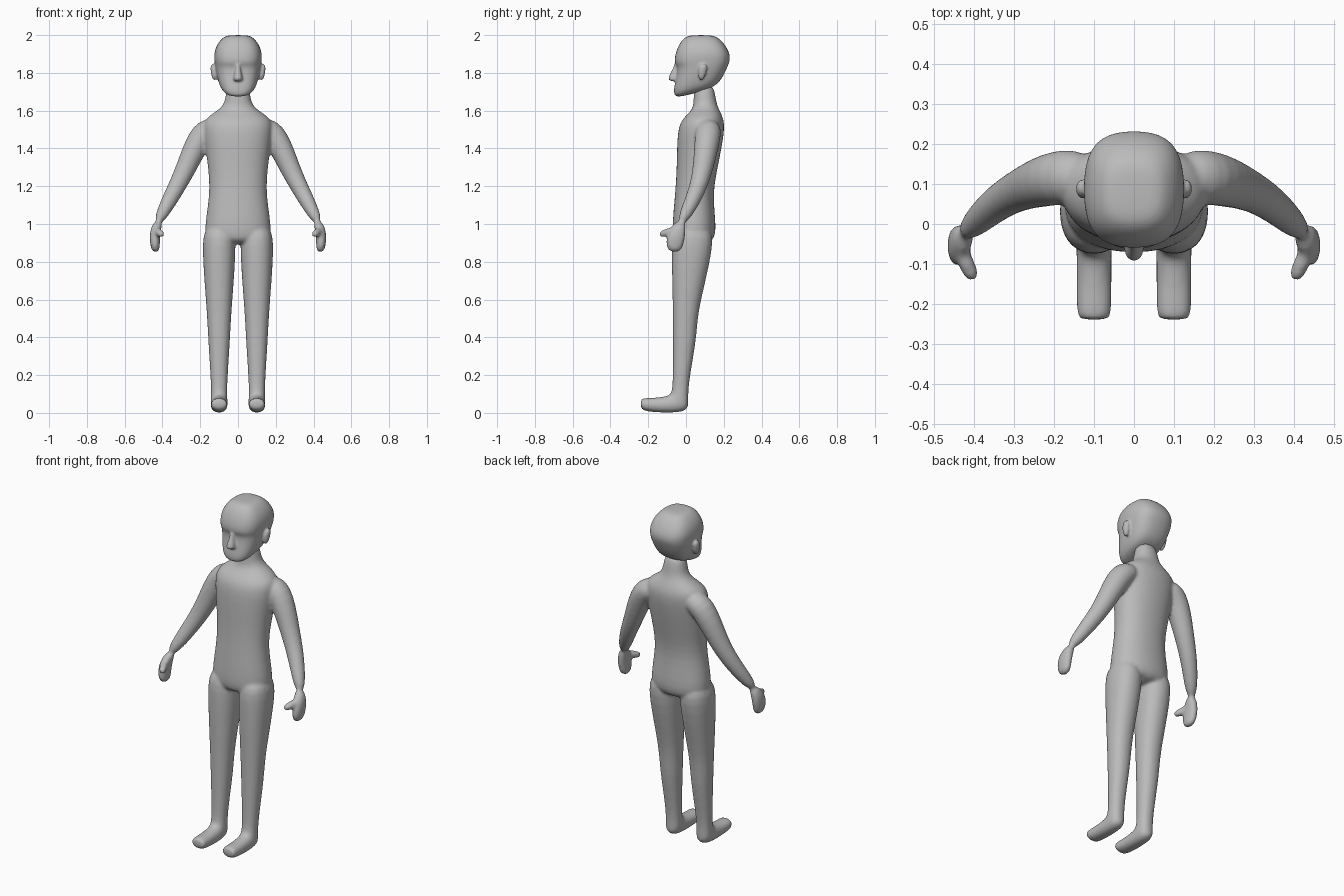
import bpy, bmesh
from math import cos, sin, tau, copysign
from mathutils import Vector

SIDES = 16
ANGLES = [tau * i / SIDES for i in range(SIDES)]

cube = bpy.data.objects.get("Cube")
if cube:
    bpy.data.objects.remove(cube, do_unlink=True)

skin = bpy.data.materials.new("plain grey")
skin.use_nodes = True
skin.diffuse_color = (.5, .5, .5, 1)
shader = skin.node_tree.nodes["Principled BSDF"]
shader.inputs["Base Color"].default_value = skin.diffuse_color


def bridge(bm, rings):
    """Join neighbouring point rings with quads and cap both ends."""
    loops = [[bm.verts.new(point) for point in ring] for ring in rings]
    for lower, upper in zip(loops, loops[1:]):
        for i in range(SIDES):
            bm.faces.new((lower[i - 1], lower[i], upper[i], upper[i - 1]))
    bm.faces.new(loops[0])
    bm.faces.new(loops[-1])


def power(value, squareness):
    return copysign(abs(value) ** (2 / squareness), value)


def section(z, front, back, half, drop=0, x=0, side=1, square=2.2):
    """Rounded ring between a front and a back point; drop lowers its back."""
    ring = []
    for angle in ANGLES:
        t = (1 + power(sin(angle), square)) / 2
        across = x + half * power(cos(angle), square)
        ring.append((side * across, front + (back - front) * t, z - drop * t))
    return ring


def tube(bm, path, side):
    """Round tube through points given as x, y, z and radius."""
    points = [Vector((side * x, y, z)) for x, y, z, radius in path]
    rings = []
    for k, (point, node) in enumerate(zip(points, path)):
        along = points[min(k + 1, len(points) - 1)] - points[max(k - 1, 0)]
        u = along.cross(Vector((0, 1, 0))).normalized()
        v = along.normalized().cross(u)
        rings.append([point + node[-1] * (u * cos(a) + v * sin(a)) for a in ANGLES])
    bridge(bm, rings)


def finish(bm, name, voxel, smoothing):
    """Round the lofts, fuse them into one surface and soften the joins."""
    bmesh.ops.recalc_face_normals(bm, faces=bm.faces[:])
    mesh = bpy.data.meshes.new(name)
    bm.to_mesh(mesh)
    bm.free()
    mesh.materials.append(skin)
    mesh.shade_smooth()
    obj = bpy.data.objects.new(name, mesh)
    bpy.context.collection.objects.link(obj)
    rounding = obj.modifiers.new("round", 'SUBSURF')
    rounding.levels = rounding.render_levels = 2
    fuse = obj.modifiers.new("fuse", 'REMESH')
    fuse.mode = 'VOXEL'
    fuse.voxel_size = voxel
    fuse.use_smooth_shade = True
    soften = obj.modifiers.new("soften", 'SMOOTH')
    soften.iterations = smoothing


# Torso and neck
body = bmesh.new()
bridge(body, [
    section(z=.89, front=-.06, back=.13, half=.15),
    section(z=.95, front=-.08, back=.17, half=.19),
    section(z=1.15, front=-.06, back=.14, half=.15),
    section(z=1.3, front=-.05, back=.17, half=.16),
    section(z=1.5, front=-.05, back=.21, half=.19),
    section(z=1.56, front=-.02, back=.2, half=.18),
    section(z=1.6, front=.03, back=.18, half=.11),
    section(z=1.64, front=.04, back=.16, half=.065),
    section(z=1.75, front=.04, back=.15, half=.065),
])


def leg_section(side, z, back, half, front=-.07, drop=0):
    return section(z, front, back, half, drop, x=.1, side=side)


for side in (1, -1):
    # Leg and foot in one sweep that turns forward at the ankle
    bridge(body, [
        leg_section(side, z=1, back=.14, half=.08),
        leg_section(side, z=.87, back=.15, half=.094, front=-.08),
        leg_section(side, z=.53, back=.06, half=.065),
        leg_section(side, z=.4, back=.06, half=.06),
        leg_section(side, z=.14, back=.01, half=.042),
        leg_section(side, z=.1, back=.015, half=.045, front=-.08, drop=.05),
        leg_section(side, z=.09, back=.01, half=.045, front=-.1, drop=.09),
        leg_section(side, z=.08, back=-.15, half=.045, front=-.16, drop=.08),
        leg_section(side, z=.08, back=-.23, half=.045, front=-.23, drop=.07),
        leg_section(side, z=.07, back=-.24, half=.035, front=-.24, drop=.04),
    ])

    # Arm from inside the shoulder to the wrist
    tube(body, [
        (.1, .12, 1.51, .06),
        (.19, .12, 1.5, .075),
        (.28, .09, 1.28, .053),
        (.35, .05, 1.15, .045),
        (.43, -.03, 1, .03),
    ], side)

    # Mitten hand and thumb
    bridge(body, [
        section(z=1.02, front=-.05, back=0, half=.025, x=.42, side=side),
        section(z=.96, front=-.1, back=0, half=.03, x=.44, side=side),
        section(z=.89, front=-.11, back=-.01, half=.026, x=.44, side=side),
        section(z=.85, front=-.09, back=-.03, half=.02, x=.435, side=side),
    ])
    tube(body, [
        (.44, -.05, .97, .022),
        (.41, -.12, .95, .021),
        (.4, -.14, .94, .015),
    ], side)
finish(body, "body", voxel=.009, smoothing=5)


def head_section(z, front, back, half, rise=0):
    return section(z, front, back, half, drop=-rise, square=2.7)


# Head, with the lower sections tilted down towards the chin
head = bmesh.new()
bridge(head, [
    head_section(z=1.665, front=-.05, back=.09, half=.05, rise=.04),
    head_section(z=1.69, front=-.07, back=.16, half=.09, rise=.04),
    head_section(z=1.75, front=-.06, back=.2, half=.11, rise=.03),
    head_section(z=1.83, front=-.045, back=.23, half=.124, rise=.02),
    head_section(z=1.85, front=-.065, back=.235, half=.126, rise=.02),
    head_section(z=1.9, front=-.06, back=.235, half=.13),
    head_section(z=1.95, front=-.04, back=.21, half=.115),
    head_section(z=1.99, front=-.01, back=.17, half=.08),
    head_section(z=2, front=.03, back=.13, half=.05),
])

# Nose
bridge(head, [
    section(z=1.86, front=-.06, back=-.02, half=.012),
    section(z=1.82, front=-.07, back=-.02, half=.014),
    section(z=1.77, front=-.1, back=-.02, half=.027),
    section(z=1.755, front=-.085, back=-.02, half=.024),
])

# Ears
for side in (1, -1):
    bridge(head, [
        section(z=1.76, front=.07, back=.09, half=.012, x=.122, side=side),
        section(z=1.8, front=.06, back=.11, half=.018, x=.127, side=side),
        section(z=1.85, front=.07, back=.115, half=.016, x=.131, side=side),
    ])
finish(head, "head", voxel=.006, smoothing=3)
